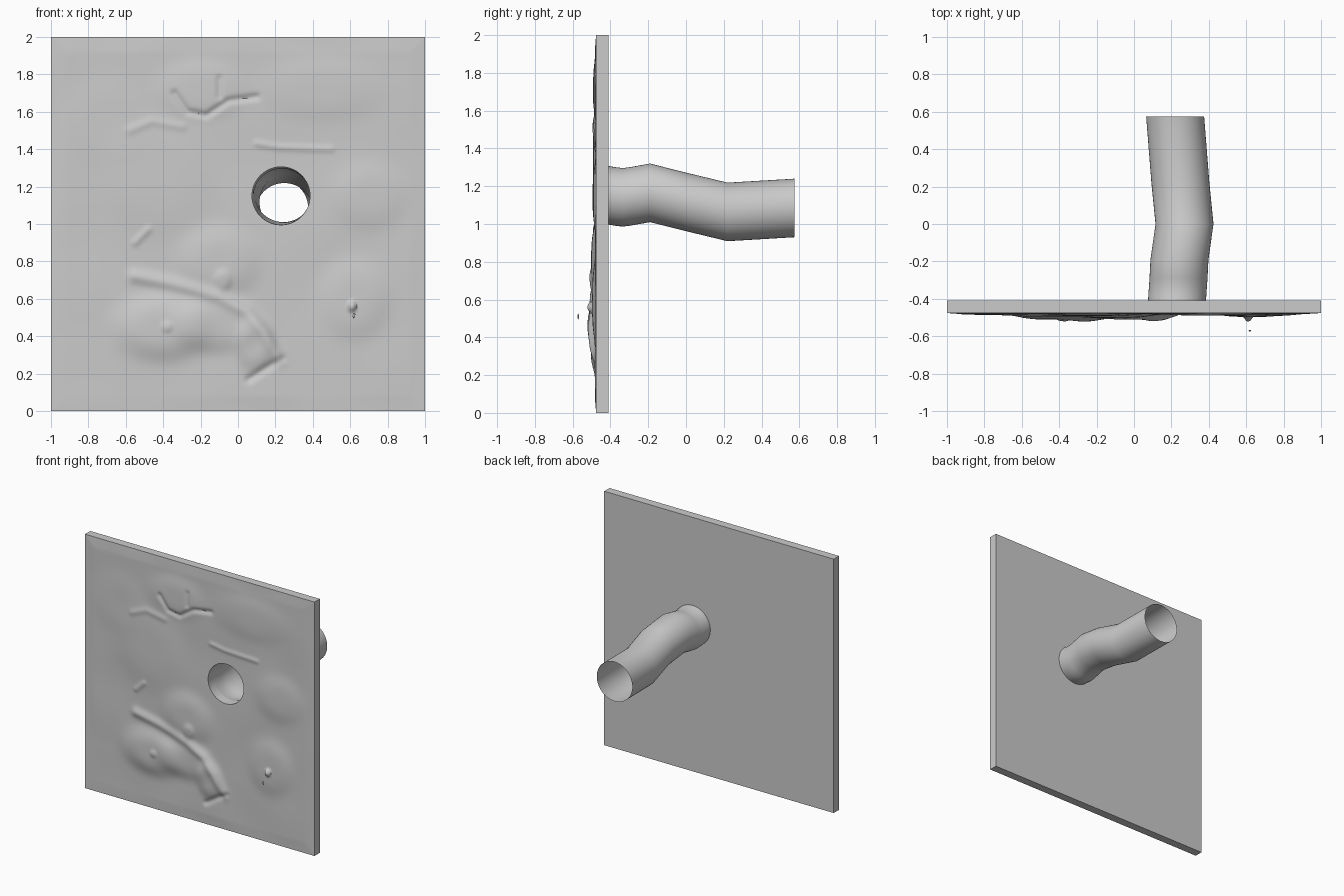
import bpy, bmesh, math
from mathutils import Vector, noise

if "Cube" in bpy.data.objects:
    bpy.data.objects.remove(bpy.data.objects["Cube"])

BACK, FRONT, RADIUS, SIDES = -0.41, -0.476, 0.155, 64

def to_object(name, bm):
    bmesh.ops.recalc_face_normals(bm, faces=bm.faces)
    me = bpy.data.meshes.new(name)
    bm.to_mesh(me)
    bm.free()
    ob = bpy.data.objects.new(name, me)
    bpy.context.collection.objects.link(ob)
    return ob

def smooth(ob, angle):
    bpy.ops.object.select_all(action='DESELECT')
    ob.select_set(True)
    bpy.context.view_layer.objects.active = ob
    bpy.ops.object.shade_smooth_by_angle(angle=math.radians(angle))

def tube(name, path, caps=False):
    """Rings standing square to y, bridged along the path."""
    bm = bmesh.new()
    rings = []
    for x, y, z in path:
        rings.append([bm.verts.new((x + RADIUS * math.cos(a), y, z + RADIUS * math.sin(a)))
                      for a in (math.tau * i / SIDES for i in range(SIDES))])
    for r, s in zip(rings, rings[1:]):
        for i in range(SIDES):
            j = (i + 1) % SIDES
            bm.faces.new((r[i], r[j], s[j], s[i]))
    if caps:
        bm.faces.new(rings[0])
        bm.faces.new(rings[-1])
    return to_object(name, bm)

# Soft mounds: x, z, radius x, radius z, height
MOUNDS = [
    (-0.10, 0.80, 0.18, 0.16, 0.022), (-0.40, 0.45, 0.22, 0.15, 0.030),
    (-0.12, 0.47, 0.20, 0.13, 0.022), (0.09, 0.36, 0.09, 0.12, 0.022),
    (0.62, 0.60, 0.16, 0.18, 0.018), (0.70, 1.15, 0.17, 0.15, 0.012),
    (-0.42, 1.25, 0.25, 0.26, 0.012), (-0.20, 1.72, 0.20, 0.13, 0.012),
    (0.45, 1.72, 0.28, 0.14, 0.008), (-0.70, 1.55, 0.20, 0.20, 0.007),
    (-0.38, 0.45, 0.025, 0.025, 0.008), (0.61, 0.56, 0.018, 0.025, 0.025),
    (-0.08, 0.70, 0.04, 0.05, 0.010),
]
# Creases: points, width, height (negative cuts in)
CREASES = [
    ([(-0.55, 0.72), (-0.35, 0.68), (-0.10, 0.61), (0.05, 0.53), (0.14, 0.42), (0.22, 0.28)], 0.035, 0.016),
    ([(0.24, 0.28), (0.15, 0.23), (0.06, 0.17)], 0.02, -0.012),
    ([(-0.34, 1.70), (-0.27, 1.60), (-0.17, 1.58), (-0.05, 1.66), (0.10, 1.68)], 0.016, -0.012),
    ([(-0.10, 1.78), (-0.10, 1.68)], 0.014, -0.009),
    ([(0.10, 1.43), (0.22, 1.41), (0.50, 1.40)], 0.016, 0.007),
    ([(-0.58, 1.50), (-0.46, 1.55), (-0.30, 1.52)], 0.022, 0.006),
    ([(-0.55, 0.90), (-0.48, 0.97)], 0.018, 0.008),
]

def seg_dist(p, a, b):
    a, b = Vector(a), Vector(b)
    d = b - a
    t = max(0, min(1, (p - a).dot(d) / d.dot(d)))
    return (p - a - d * t).length

def relief(x, z):
    p = Vector((x, z))
    h = 0.004 + 0.006 * noise.noise(Vector((x * 2.6, z * 2.6, 3.1)))
    for cx, cz, rx, rz, k in MOUNDS:
        q = ((x - cx) / rx) ** 2 + ((z - cz) / rz) ** 2
        if q < 6:
            h += k * math.exp(-q * q * 0.7)
    for pts, w, k in CREASES:
        d = min(seg_dist(p, a, b) for a, b in zip(pts, pts[1:]))
        if d < 3 * w:
            h += k * math.exp(-(d / w) ** 2)
    edge = min(1 - abs(x), z, 2 - z)
    return h * min(1, edge / 0.08) 

# Rock wall: relief on the front, flat sides and back
bm = bmesh.new()
bmesh.ops.create_grid(bm, x_segments=170, y_segments=170, size=1)
for v in bm.verts:
    x, z = v.co.x, v.co.y + 1
    v.co = (x, FRONT - relief(x, z), z)
rim = [e for e in bm.edges if e.is_boundary]
ext = bmesh.ops.extrude_edge_only(bm, edges=rim)['geom']
for v in ext:
    if isinstance(v, bmesh.types.BMVert):
        v.co.y = BACK
bmesh.ops.edgeloop_fill(bm, edges=[e for e in bm.edges if e.is_boundary])
wall = to_object("rock_wall", bm)

# Hole through the wall
cutter = tube("hole_cutter", [(0.23, -0.7, 1.145), (0.23, BACK, 1.152), (0.23, -0.36, 1.15)], True)
cutter.hide_render = True
cut = wall.modifiers.new("hole", 'BOOLEAN')
cut.operation, cut.solver, cut.object = 'DIFFERENCE', 'EXACT', cutter
bpy.ops.object.select_all(action='DESELECT')
wall.select_set(True)
bpy.context.view_layer.objects.active = wall
bpy.ops.object.modifier_apply(modifier="hole")
bpy.data.objects.remove(cutter)
smooth(wall, 40)

# Open winding tunnel behind the hole
tunnel = tube("tunnel", [
    (0.230, BACK, 1.152), (0.232, -0.375, 1.146), (0.235, -0.335, 1.141), (0.238, -0.29, 1.147),
    (0.243, -0.19, 1.165), (0.270, 0.0, 1.117), (0.248, 0.22, 1.064), (0.220, 0.575, 1.085)])
smooth(tunnel, 40)

# Tiny loose chip floating in front of the wall
bm = bmesh.new()
bmesh.ops.create_icosphere(bm, subdivisions=1, radius=0.01)
for v in bm.verts:
    v.co = (v.co.x * 0.8 + 0.62, v.co.y * 0.5 - 0.57, v.co.z * 1.6 + 0.51)
to_object("loose_chip", bm)
